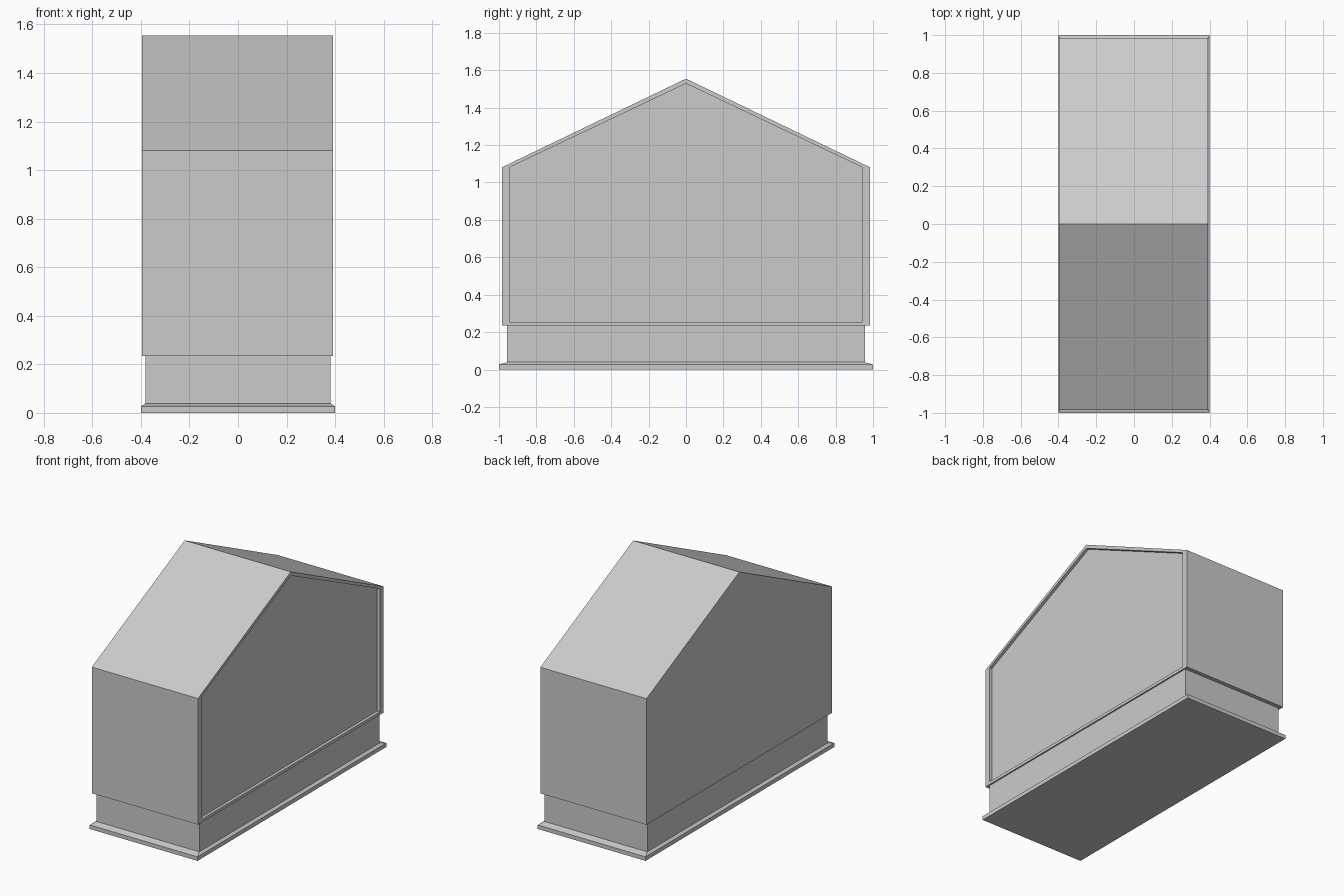
import bpy
import bmesh

cube = bpy.data.objects.get("Cube")
if cube:
    bpy.data.objects.remove(cube, do_unlink=True)

grey = bpy.data.materials.new("plain_grey")
grey.use_nodes = True
COLOUR = (0.6, 0.6, 0.6, 1)
grey.diffuse_color = COLOUR
grey.node_tree.nodes["Principled BSDF"].inputs["Base Color"].default_value = COLOUR


def loft(name, rings):
    """Closed flat-faced solid through matching rings of points."""
    bm = bmesh.new()
    loops = [[bm.verts.new(p) for p in ring] for ring in rings]
    for a, b in zip(loops, loops[1:]):
        for i in range(len(a)):
            j = (i + 1) % len(a)
            bm.faces.new((a[i], a[j], b[j], b[i]))
    bm.faces.new(loops[0])
    bm.faces.new(loops[-1])
    bmesh.ops.recalc_face_normals(bm, faces=bm.faces)
    mesh = bpy.data.meshes.new(name)
    bm.to_mesh(mesh)
    bm.free()
    mesh.materials.append(grey)
    obj = bpy.data.objects.new(name, mesh)
    bpy.context.collection.objects.link(obj)
    return obj


def rectangle(x, y, z):
    return [(-x, -y, z), (x, -y, z), (x, y, z), (-x, y, z)]


def gable(x, half, bottom, eave, apex):
    return [(x, -half, bottom), (x, half, bottom), (x, half, eave),
            (x, 0, apex), (x, -half, eave)]


# Base plate with sloped upper lip, rising into the plinth wall
loft("plinth", [rectangle(0.4, 1.0, 0), rectangle(0.4, 1.0, 0.027),
                rectangle(0.382, 0.956, 0.039), rectangle(0.382, 0.956, 0.235)])

# Gabled body with a framed, recessed panel on one side
outer = (0.984, 0.235, 1.081, 1.555)
inner = (0.943, 0.255, 1.081, 1.529)
loft("gabled_body", [gable(-0.396, *outer), gable(0.392, *outer),
                     gable(0.392, *inner), gable(0.372, *inner)])
